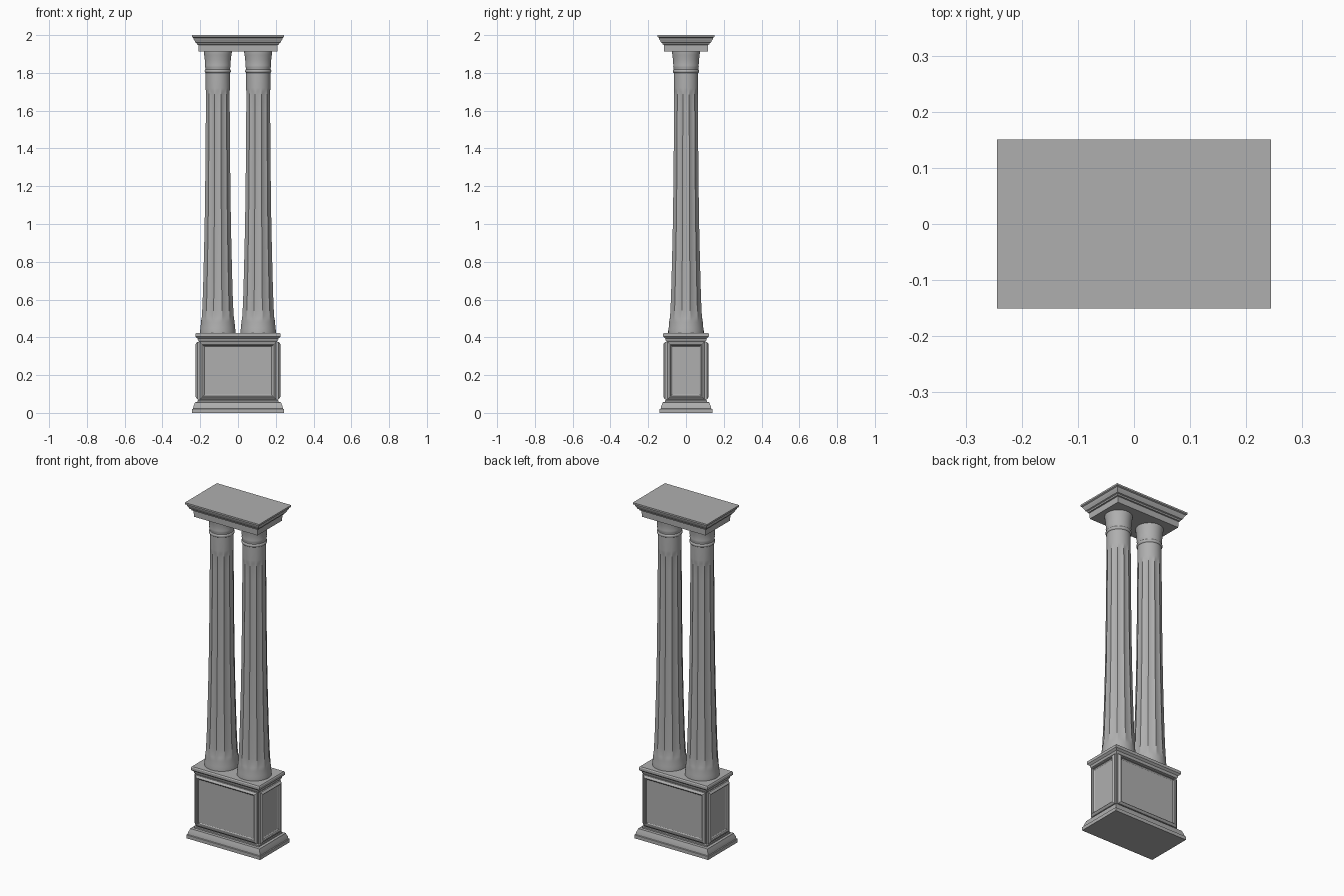
import bpy, bmesh, math

if "Cube" in bpy.data.objects:
    bpy.data.objects.remove(bpy.data.objects["Cube"])

STONE = bpy.data.materials.new("dark_stone")
STONE.diffuse_color = (0.43, 0.43, 0.43, 1)
STONE.use_nodes = True
STONE.node_tree.nodes["Principled BSDF"].inputs["Base Color"].default_value = STONE.diffuse_color


def finish(name, bm, angle=30):
    bmesh.ops.recalc_face_normals(bm, faces=bm.faces)
    me = bpy.data.meshes.new(name)
    bm.to_mesh(me)
    bm.free()
    me.materials.append(STONE)
    ob = bpy.data.objects.new(name, me)
    bpy.context.collection.objects.link(ob)
    bpy.ops.object.select_all(action='DESELECT')
    ob.select_set(True)
    bpy.context.view_layer.objects.active = ob
    bpy.ops.object.shade_smooth_by_angle(angle=math.radians(angle))
    return ob


def skin(bm, rings):
    for a, b in zip(rings, rings[1:]):
        n = len(a)
        for i in range(n):
            bm.faces.new((a[i], a[(i + 1) % n], b[(i + 1) % n], b[i]))


def rect_moulding(name, profile, diff):
    """Rectangular block swept from (half width, z); half depth = half width - diff."""
    bm = bmesh.new()
    rings = [[bm.verts.new((sx * x, sy * (x - diff), z))
              for sx, sy in ((-1, -1), (1, -1), (1, 1), (-1, 1))] for x, z in profile]
    skin(bm, rings)
    bm.faces.new(rings[0])
    bm.faces.new(rings[-1])
    return finish(name, bm)


def panel(name, half_w, z0, z1, dist, turn):
    """Framed panel: (inset, projection) steps from the outer edge inward."""
    steps = [(0, -0.004), (0, 0.008), (0.006, 0.014), (0.012, 0.017), (0.016, 0.015),
             (0.018, 0.008), (0.022, 0.005), (0.025, 0.003)]
    bm = bmesh.new()
    c, s = math.cos(turn), math.sin(turn)
    rings = []
    for i, p in steps:
        ring = []
        for sx, z in ((-1, z0 + i), (1, z0 + i), (1, z1 - i), (-1, z1 - i)):
            x, y = sx * (half_w - i), -(dist + p)
            ring.append(bm.verts.new((x * c - y * s, x * s + y * c, z)))
        rings.append(ring)
    skin(bm, rings)
    bm.faces.new(rings[-1])
    return finish(name, bm)


# Pedestal: stepped plinth, die and cornice
rect_moulding("pedestal", [
    (0.243, 0), (0.243, 0.02), (0.238, 0.022), (0.236, 0.035), (0.230, 0.048),
    (0.228, 0.056), (0.214, 0.058), (0.214, 0.066), (0.207, 0.072), (0.207, 0.378),
    (0.212, 0.384), (0.214, 0.394), (0.221, 0.400), (0.225, 0.404), (0.225, 0.418),
    (0.221, 0.424)], 0.104)

# Raised frames on the four sides
for k, side in enumerate(("front", "right", "back", "left")):
    if k % 2 == 0:
        panel(side + "_panel", 0.202, 0.072, 0.376, 0.102, k * math.pi / 2)
    else:
        panel(side + "_panel", 0.097, 0.072, 0.376, 0.207, k * math.pi / 2)

# Entablature slab with stepped, sloping edge
rect_moulding("top_cornice", [
    (0.209, 1.912), (0.210, 1.948), (0.217, 1.950), (0.219, 1.958), (0.226, 1.961),
    (0.229, 1.970), (0.236, 1.980), (0.237, 1.986), (0.244, 1.990), (0.244, 2.0)], 0.093)

# Fluted columns
SHAFT = [(0.42, 0.094), (0.436, 0.094), (0.45, 0.0915), (0.48, 0.089), (0.49, 0.0885), (0.50, 0.088),
         (0.515, 0.087), (0.55, 0.085), (0.62, 0.082), (0.70, 0.0795), (0.85, 0.0755),
         (1.0, 0.072), (1.2, 0.069), (1.4, 0.067), (1.6, 0.0655), (1.68, 0.065),
         (1.70, 0.0648), (1.712, 0.0646), (1.72, 0.0645), (1.80, 0.064), (1.803, 0.068),
         (1.809, 0.070), (1.815, 0.068), (1.818, 0.065), (1.828, 0.066), (1.835, 0.068),
         (1.84, 0.067), (1.87, 0.069), (1.895, 0.072), (1.905, 0.074), (1.915, 0.074)]
FLUTES, PER = 12, 10


def column(name, cx):
    bm = bmesh.new()
    n = FLUTES * PER
    rings = []
    for z, r in SHAFT:
        ring = []
        for i in range(n):
            u = abs((i % PER) / PER - 0.5) / 0.5
            half = max(0, 1 - u * u)
            end = min(1, max(0, min(z - 0.485, 1.715 - z) / 0.03))
            d = r - 0.0045 * half * end
            a = 2 * math.pi * (i - PER / 2) / n
            ring.append(bm.verts.new((cx + d * math.cos(a), d * math.sin(a), z)))
        rings.append(ring)
    skin(bm, rings)
    bm.faces.new(rings[0])
    bm.faces.new(rings[-1])
    finish(name, bm, 40)


column("left_column", -0.107)
column("right_column", 0.107)
